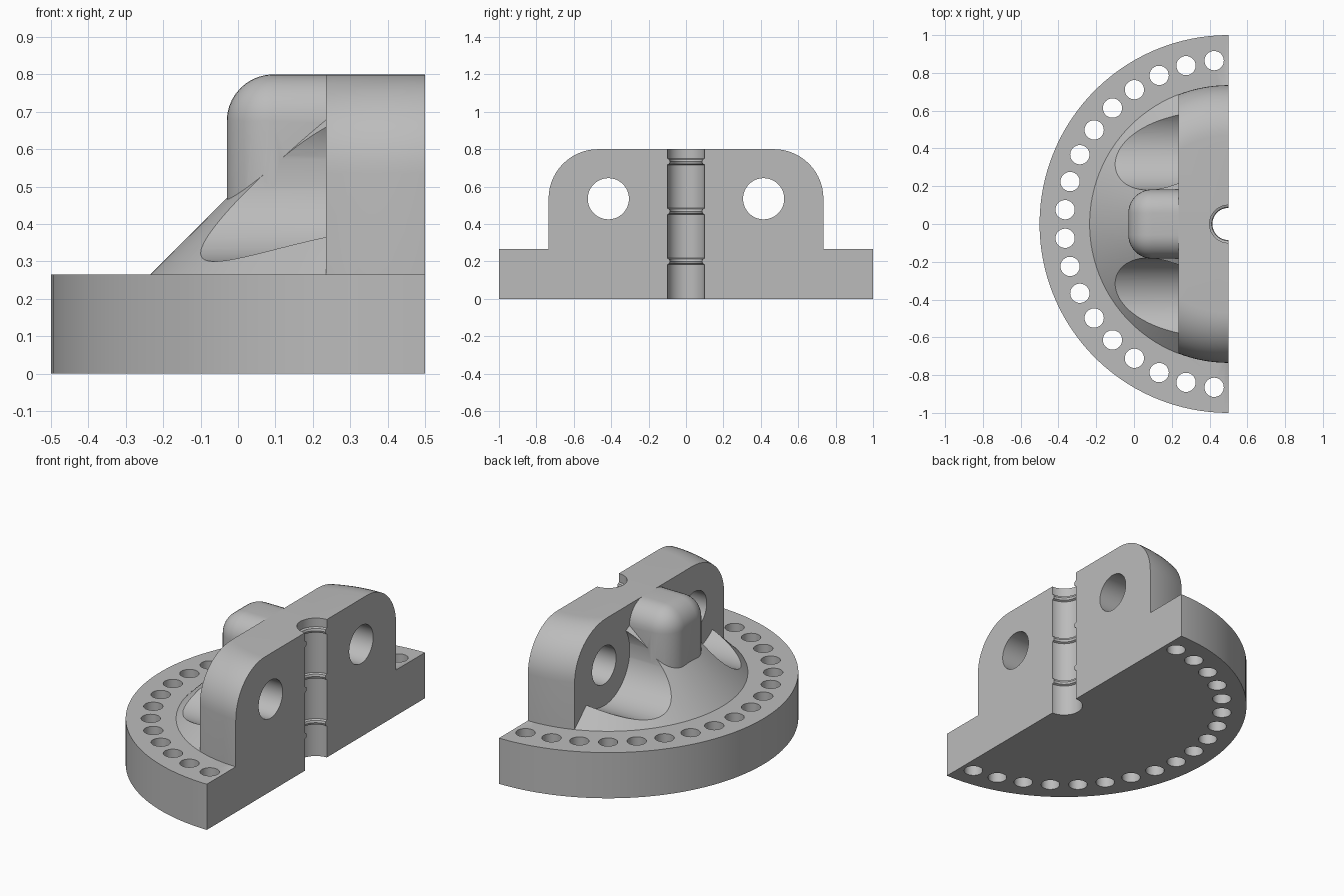
import bpy, bmesh
from math import sin, cos, pi, radians
from mathutils import Matrix, Vector

if "Cube" in bpy.data.objects:
    bpy.data.objects.remove(bpy.data.objects["Cube"])

AXIS_X = 0.5        # turning axis, lies on the flat split face
DISC_Z = 0.265      # top of the flange
HUB_R = 0.735       # radius of hub and cone foot
TOP = 0.8
WALL_X = 0.235      # back of the upright wall
FILLET = 0.265
SEGS = 144

grey = bpy.data.materials.new("plain grey")
grey.use_nodes = True
grey.diffuse_color = (0.5, 0.5, 0.5, 1)
grey.node_tree.nodes["Principled BSDF"].inputs["Base Color"].default_value = (0.5, 0.5, 0.5, 1)


def make(name, bm):
    bmesh.ops.recalc_face_normals(bm, faces=bm.faces)
    mesh = bpy.data.meshes.new(name)
    bm.to_mesh(mesh)
    bm.free()
    mesh.materials.append(grey)
    obj = bpy.data.objects.new(name, mesh)
    bpy.context.collection.objects.link(obj)
    return obj


def turned(name, profile, segs=SEGS):
    """Closed solid turned about the vertical axis from (radius, z) points."""
    bm = bmesh.new()
    rings = []
    for r, z in profile:
        angles = [2 * pi * (i + 0.5) / segs for i in range(segs)]
        rings.append([bm.verts.new((AXIS_X + r * cos(a), r * sin(a), z)) for a in angles])
    for low, high in zip(rings, rings[1:]):
        for i in range(segs):
            j = (i + 1) % segs
            bm.faces.new((low[i], low[j], high[j], high[i]))
    bm.faces.new(rings[0])
    bm.faces.new(rings[-1])
    return make(name, bm)


def box(name, lo, hi, bevel_rule=None, radius=0):
    bm = bmesh.new()
    bmesh.ops.create_cube(bm, size=1)
    lo, hi = Vector(lo), Vector(hi)
    for v in bm.verts:
        v.co = Vector(((lo[k] + hi[k]) / 2 + v.co[k] * (hi[k] - lo[k]) for k in range(3)))
    if bevel_rule:
        edges = [e for e in bm.edges if bevel_rule((e.verts[0].co + e.verts[1].co) / 2)]
        bmesh.ops.bevel(bm, geom=edges, offset=radius, segments=10, profile=0.5, affect='EDGES')
    return make(name, bm)


def rods(name, places, radius, length, along_x=False, segs=40):
    """Several separate cylinders in one mesh."""
    bm = bmesh.new()
    turn = Matrix.Rotation(pi / 2, 4, 'Y') if along_x else Matrix.Identity(4)
    for p in places:
        bmesh.ops.create_cone(bm, cap_ends=True, segments=segs, radius1=radius, radius2=radius,
                              depth=length, matrix=Matrix.Translation(p) @ turn)
    return make(name, bm)


def combine(target, tool, operation):
    mod = target.modifiers.new(operation.lower(), 'BOOLEAN')
    mod.operation = operation
    mod.solver = 'EXACT'
    mod.object = tool
    bpy.context.view_layer.objects.active = target
    bpy.ops.object.modifier_apply(modifier=mod.name)
    bpy.data.objects.remove(tool)


# Round flange
body = turned("split_flange_body", [(1, 0), (1, DISC_Z)])

# Upright wall: slice of a hub with a rounded shoulder
arc = [radians(90 * i / 14) for i in range(15)]
inner = HUB_R - FILLET
wall = turned("upright_wall", [(HUB_R, 0.1)] + [
    (inner + FILLET * cos(a), TOP - FILLET + FILLET * sin(a)) for a in arc])
combine(wall, box("wall_slice", (-1, -1, 0), (WALL_X, 1, 1)), 'DIFFERENCE')

# Conical skirt with two round clearances for the bolt heads
cone = turned("conical_skirt", [(HUB_R + 0.065, DISC_Z - 0.065), (0.22, DISC_Z + HUB_R - 0.22)])
bolts = [(side * 0.415, 0.535) for side in (-1, 1)]
pocket_len = 1.0
combine(cone, rods("bolt_clearance", [(WALL_X - pocket_len / 2, y, z) for y, z in bolts],
                   0.235, pocket_len, True, 96), 'DIFFERENCE')

# Rounded boss behind the bore
FRONT, SIDE = -0.03, 0.183
boss = box("rounded_boss", (FRONT, -SIDE, 0.15), (0.4, SIDE, TOP),
           lambda m: (m.x < 0 and m.z > 0.3) or (m.z > 0.7 and abs(m.y) > 0.1), 0.125)

for part in (wall, cone, boss):
    combine(body, part, 'UNION')

# Bolt holes through the wall
combine(body, rods("bolt_holes", [(0.4, y, z) for y, z in bolts], 0.11, 0.5, True, 64), 'DIFFERENCE')

# Ring of holes through the flange
ring = [radians(95 + 10 * i) for i in range(18)]
combine(body, rods("flange_holes", [(AXIS_X + 0.868 * cos(a), 0.868 * sin(a), 0.13) for a in ring],
                   0.051, 0.5), 'DIFFERENCE')

# Centre bore with three raised sealing rings
bore = [(0.1, -0.1)]
for z in (0.2, 0.468, 0.733):
    bore += [(0.1, z - 0.017), (0.089, z - 0.012), (0.085, z), (0.089, z + 0.012), (0.1, z + 0.017)]
bore.append((0.1, 0.9))
combine(body, turned("bore_cutter", bore, 64), 'DIFFERENCE')

# Flat split face
combine(body, box("split_cutter", (AXIS_X, -2, -1), (2, 2, 2)), 'DIFFERENCE')

bpy.ops.object.select_all(action='DESELECT')
body.select_set(True)
bpy.context.view_layer.objects.active = body
bpy.ops.object.shade_smooth_by_angle(angle=radians(30))
